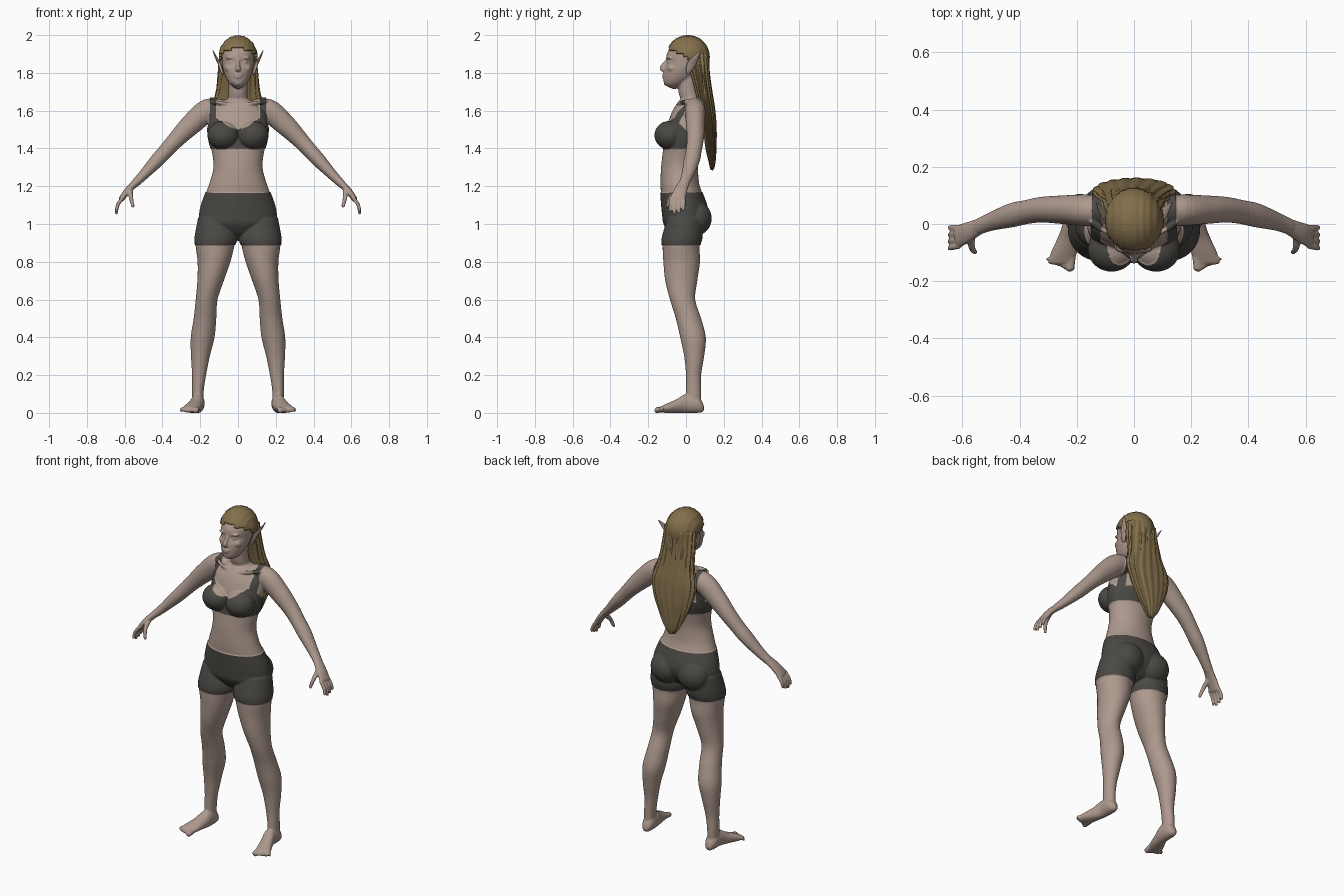
import bpy, bmesh, math, random
from mathutils import Vector, Matrix

random.seed(4)
if "Cube" in bpy.data.objects:
    bpy.data.objects.remove(bpy.data.objects["Cube"])

UP, FORWARD, ACROSS, DEPTH = (Vector(v) for v in ((0, 0, 1), (0, -1, 0), (1, 0, 0), (0, 1, 0)))


def material(name, colour):
    mat = bpy.data.materials.new(name)
    mat.use_nodes = True
    mat.diffuse_color = (*colour, 1)
    shader = mat.node_tree.nodes["Principled BSDF"]
    shader.inputs["Base Color"].default_value = (*colour, 1)
    shader.inputs["Roughness"].default_value = .7
    return mat


skin = material("skin", (.42, .32, .27))
cloth = material("charcoal cloth", (.07, .066, .058))
blond = material("dark blond hair", (.23, .16, .07))


def spline(points, steps):
    """Smooth curve through tuples of position and two radii."""
    p = [Vector(q) for q in points]
    p = [p[0]] + p + [p[-1]]
    out = []
    for a, b, c, d in zip(p, p[1:], p[2:], p[3:]):
        for i in range(steps):
            t = i / steps
            out.append((b * 2 + (c - a) * t + (a * 2 - b * 5 + c * 4 - d) * t * t
                        + (b * 3 - a - c * 3 + d) * t ** 3) * .5)
    return out + [p[-1]]


def tube(bm, points, axis=None, ref=ACROSS, sides=28, steps=5, ripple=0, side=1):
    """Loft of ellipses; a fixed axis keeps all the sections parallel."""
    rows = spline(points, steps)
    centres = [Vector(r[:3]) for r in rows]
    rings = []
    flip = Vector((side, 1, 1))
    for i, (row, centre) in enumerate(zip(rows, centres)):
        t = axis or (centres[min(i + 1, len(rows) - 1)] - centres[max(i - 1, 0)]).normalized()
        u = (ref - t * ref.dot(t)).normalized()
        v = t.cross(u)
        ring = []
        for k in range(sides):
            a = math.tau * k / sides
            wave = 1 + ripple * math.sin(17 * a + 2 * math.sin(centre.z * 9))
            co = centre + (u * math.cos(a) * row[3] + v * math.sin(a) * row[4]) * wave
            ring.append(bm.verts.new(co * flip))
        rings.append(ring)
    for r, s in zip(rings, rings[1:]):
        for k in range(sides):
            n = (k + 1) % sides
            bm.faces.new((r[k], r[n], s[n], s[k]))
    for end, inner in ((0, 1), (-1, -2)):
        out = (centres[end] - centres[inner]).normalized() * min(rows[end][3:]) * .6
        pole = bm.verts.new((centres[end] + out) * flip)
        for k in range(sides):
            bm.faces.new((rings[end][k], rings[end][(k + 1) % sides], pole))


def blob(bm, centre, radii):
    place = Matrix.Translation(centre) @ Matrix.Diagonal((*radii, 1))
    bmesh.ops.create_uvsphere(bm, u_segments=32, v_segments=20, radius=1, matrix=place)


def finish(bm, name, *mats):
    bmesh.ops.recalc_face_normals(bm, faces=bm.faces[:])
    for f in bm.faces:
        f.smooth = True
    mesh = bpy.data.meshes.new(name)
    bm.to_mesh(mesh)
    bm.free()
    for m in mats:
        mesh.materials.append(m)
    obj = bpy.data.objects.new(name, mesh)
    bpy.context.scene.collection.objects.link(obj)
    return obj


# Torso, neck and head
body = bmesh.new()
tube(body, [(0, -.015, .955, .09, .07), (0, -.01, 1, .195, .105), (0, -.005, 1.05, .202, .118),
            (0, -.01, 1.1, .193, .118), (0, -.025, 1.17, .168, .108), (0, -.033, 1.22, .15, .102),
            (0, -.034, 1.3, .13, .098), (0, -.025, 1.38, .138, .098), (0, -.012, 1.45, .155, .102),
            (0, 0, 1.52, .16, .1), (0, .012, 1.58, .15, .092), (0, .02, 1.62, .12, .08),
            (0, .025, 1.655, .07, .06)], UP, sides=48)
tube(body, [(0, .045, 1.58, .07, .06), (0, .03, 1.65, .056, .056), (0, .012, 1.7, .05, .052),
            (0, .01, 1.8, .052, .055)], UP)
tube(body, [(0, -.06, 1.728, .028, .04), (0, -.055, 1.747, .048, .062), (0, -.036, 1.78, .067, .083),
            (0, -.02, 1.82, .079, .096), (0, -.006, 1.855, .084, .096), (0, -.003, 1.88, .086, .102),
            (0, .002, 1.91, .086, .1), (0, .01, 1.945, .076, .082), (0, .012, 1.97, .05, .06)],
     UP, sides=40)

# Nose, lips and chin
tube(body, [(0, -.094, 1.872, .009, .009), (0, -.112, 1.848, .01, .012),
            (0, -.127, 1.824, .014, .013), (0, -.112, 1.812, .016, .008)], sides=16)
for z, width in ((1.79, .025), (1.778, .021)):
    blob(body, (0, -.115, z), (width, .012, .007))
blob(body, (0, -.1, 1.747), (.024, .018, .016))

for side in (1, -1):
    # Eyes, brows and cheeks
    blob(body, (side * .034, -.086, 1.856), (.016, .012, .009))
    blob(body, (side * .034, -.088, 1.88), (.03, .014, .008))
    blob(body, (side * .045, -.07, 1.825), (.026, .03, .022))
    # Bust, seat and collarbone
    blob(body, (side * .078, -.088, 1.47), (.08, .075, .072))
    blob(body, (side * .09, .05, 1.03), (.092, .082, .088))
    tube(body, [(.015, -.04, 1.628, .01, .01), (.08, -.035, 1.64, .009, .009),
                (.15, .01, 1.648, .01, .01)], ref=DEPTH, sides=12, side=side)

    # Legs
    tube(body, [(.118, -.005, 1.03, .09, .09), (.117, -.02, .93, .109, .104), (.122, -.026, .88, .102, .098),
                (.127, -.023, .8, .087, .097), (.145, -.025, .7, .07, .085), (.166, -.018, .6, .058, .067),
                (.175, .013, .5, .06, .067), (.187, .037, .4, .063, .068), (.199, .043, .3, .05, .053),
                (.206, .04, .2, .037, .04), (.212, .04, .12, .031, .04), (.212, .04, .05, .03, .04)],
         UP, sides=32, side=side)
    # Feet and toes
    tube(body, [(.212, .088, .03, .022, .026), (.212, .06, .045, .034, .045), (.214, 0, .05, .036, .05),
                (.228, -.05, .036, .04, .036), (.245, -.1, .025, .046, .025),
                (.257, -.138, .017, .046, .015)], FORWARD, side=side)
    for i in range(5):
        thick = .012 if i else .016
        x = .22 + .019 * i
        tube(body, [(x, -.12, .02, thick, thick), (x + .004, .009 * i - .16, .014, thick, thick)],
             FORWARD, sides=14, side=side)

    # Arms
    tube(body, [(.07, .045, 1.6, .05, .055), (.16, .048, 1.6, .055, .062), (.25, .05, 1.525, .05, .056),
                (.32, .05, 1.455, .045, .046), (.375, .042, 1.395, .042, .04), (.43, .03, 1.335, .042, .037),
                (.5, .008, 1.26, .032, .027), (.545, -.01, 1.215, .028, .022)], ref=DEPTH, side=side)
    # Palms, fingers and thumbs
    tube(body, [(.535, -.006, 1.225, .027, .021), (.585, -.03, 1.175, .036, .018),
                (.618, -.045, 1.13, .041, .015)], ref=DEPTH, side=side)
    for i in range(4):
        y = (i - 1.5) * .022 - .045
        reach = .012 * abs(i - 1.3)
        tube(body, [(.61, y, 1.14, .01, .01), (.637, y * 1.05, 1.1, .01, .01),
                    (.644, y * 1.1, 1.05 + reach, .008, .008)], ref=DEPTH, sides=12, side=side)
    tube(body, [(.57, -.04, 1.18, .014, .015), (.567, -.082, 1.14, .012, .012),
                (.555, -.1, 1.09, .008, .009)], ref=DEPTH, sides=12, side=side)

    # Pointed ears
    ear = bmesh.new()
    tube(ear, [(.08, .01, 1.795, .008, .006), (.088, .015, 1.815, .016, .008), (.1, .032, 1.85, .023, .008),
               (.118, .055, 1.885, .014, .006), (.133, .075, 1.918, .002, .002)],
         ref=DEPTH, sides=16, side=side)
    finish(ear, "left_ear" if side > 0 else "right_ear", skin)

# Fuse the body into one smooth surface
figure = finish(body, "body", skin, cloth)
fuse = figure.modifiers.new("fuse", 'REMESH')
fuse.mode, fuse.voxel_size = 'VOXEL', .005
soften = figure.modifiers.new("soften", 'SMOOTH')
soften.factor, soften.iterations = .5, 4
bpy.context.view_layer.update()
fused = bpy.data.meshes.new_from_object(figure.evaluated_get(bpy.context.evaluated_depsgraph_get()))
figure.modifiers.clear()

HEM, WAIST, BAND, STRAP_IN, STRAP_OUT = .89, 1.165, 1.4, .115, .147


def is_clothed(p):
    x, y, z = abs(p.x), p.y, p.z
    if x < .3 and HEM < z < WAIST:
        return True
    if z < BAND or x > .178:
        return False
    front = min(max((.02 - y) / .08, 0), 1)
    top = 1.48 + front * min(.02 + 5 * x * x, .08)
    return z < top or STRAP_IN < x < STRAP_OUT


# Shorts and top: cut clean borders, colour, then raise the cloth slightly
bm = bmesh.new()
bm.from_mesh(fused)
borders = [(UP, h) for h in (HEM, WAIST, BAND)]
borders += [(ACROSS, s * w) for s in (1, -1) for w in (STRAP_IN, STRAP_OUT)]
for normal, level in borders:
    bmesh.ops.bisect_plane(bm, geom=bm.verts[:] + bm.edges[:] + bm.faces[:], dist=.0001,
                           plane_co=normal * level, plane_no=normal)
bm.normal_update()
for f in bm.faces:
    f.smooth = True
    f.material_index = int(is_clothed(f.calc_center_median()))
raised = [(v, v.normal.copy()) for v in bm.verts if any(f.material_index for f in v.link_faces)]
for v, normal in raised:
    v.co += normal * .004
bm.to_mesh(figure.data)
bm.free()
bpy.data.meshes.remove(fused)

# Hair on the scalp, open over the face
cap = bmesh.new()
blob(cap, (0, .01, 1.885), (.103, .116, .114))
bare = [v for v in cap.verts if v.co.z < 1.79 or (v.co.y < .03 and v.co.z < 1.865 - .6 * v.co.y)]
bmesh.ops.delete(cap, geom=bare, context='VERTS')
bmesh.ops.subdivide_edges(cap, edges=cap.edges[:], cuts=1, use_grid_fill=True)
cap.normal_update()
for v, normal in [(v, v.normal.copy()) for v in cap.verts]:
    v.co += normal * .0015 * math.sin(v.co.x * 260)
scalp = finish(cap, "scalp_hair", blond)
shell = scalp.modifiers.new("thickness", 'SOLIDIFY')
shell.thickness, shell.offset = .014, -1

# Long hair down the back
fall = bmesh.new()
tube(fall, [(0, .05, 1.9, .095, .07), (0, .07, 1.8, .103, .054), (0, .092, 1.7, .113, .046),
            (0, .112, 1.6, .14, .042), (0, .126, 1.5, .125, .035), (0, .132, 1.4, .085, .028),
            (0, .138, 1.33, .05, .018), (0, .138, 1.29, .02, .01)], UP, sides=136, steps=6, ripple=.05)
finish(fall, "long_hair", blond)

# Loose locks with ragged tips
locks = bmesh.new()
for i in range(19):
    x = (i / 9 - 1) * .125
    dip = 2 * x * x
    tip = 1.28 + 8 * x * x + random.uniform(0, .06)
    path = [(.55, .11, 1.86), (.75, .122, 1.75), (.95, .14, 1.63), (.95, .153, 1.53),
            (.75, .152, (tip + 1.53) / 2), (.55, .142, tip)]
    size = random.uniform(.009, .013)
    tube(locks, [(x * k + random.uniform(-.006, .006), y - dip, z, size * (1.1 - n / 6), size * (1 - n / 6))
                 for n, (k, y, z) in enumerate(path)], UP, sides=10)
finish(locks, "hair_locks", blond)
